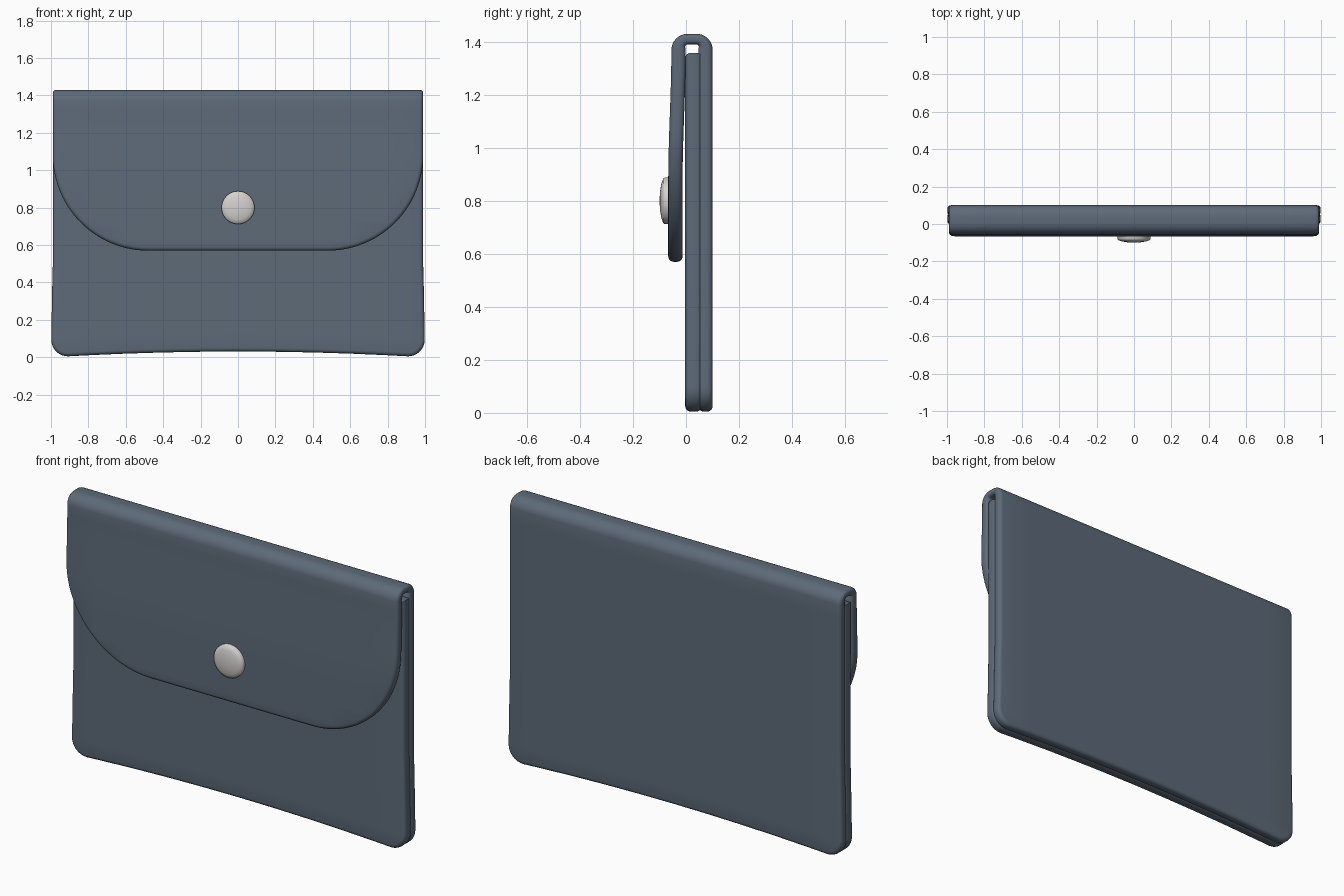
import bpy, bmesh, math
from mathutils import Vector

if "Cube" in bpy.data.objects:
    bpy.data.objects.remove(bpy.data.objects["Cube"])


def material(name, rgb):
    m = bpy.data.materials.new(name)
    m.diffuse_color = (*rgb, 1)
    m.use_nodes = True
    m.node_tree.nodes["Principled BSDF"].inputs["Base Color"].default_value = m.diffuse_color
    return m


LEATHER = material("slate blue leather", (0.11, 0.145, 0.19))
METAL = material("pale metal", (0.66, 0.64, 0.62))


def finish(bm, name, mat):
    bmesh.ops.recalc_face_normals(bm, faces=bm.faces)
    me = bpy.data.meshes.new(name)
    bm.to_mesh(me)
    bm.free()
    me.materials.append(mat)
    ob = bpy.data.objects.new(name, me)
    bpy.context.collection.objects.link(ob)
    bpy.ops.object.select_all(action='DESELECT')
    ob.select_set(True)
    bpy.context.view_layer.objects.active = ob
    bpy.ops.object.shade_smooth_by_angle(angle=math.radians(40))
    return ob


def arc(cx, cz, r, a0, a1, n):
    return [(cx + r * math.cos(math.radians(a0 + (a1 - a0) * i / n)),
             cz + r * math.sin(math.radians(a0 + (a1 - a0) * i / n))) for i in range(n + 1)]


def slab(name, half, thick, cuts, place):
    """Mirrored outline, thickened with rounded rims, sliced, then laid along a path."""
    outline = half + [(-x, s) for x, s in reversed(half)]
    bm = bmesh.new()
    cap = bm.faces.new([bm.verts.new((x, -thick / 2, s)) for x, s in outline])
    ext = bmesh.ops.extrude_face_region(bm, geom=[cap], use_keep_orig=True)
    moved = [v for v in ext["geom"] if isinstance(v, bmesh.types.BMVert)]
    bmesh.ops.translate(bm, verts=moved, vec=(0, thick, 0))
    bmesh.ops.recalc_face_normals(bm, faces=bm.faces)
    rims = [e for e in bm.edges if abs(e.verts[0].co.y - e.verts[1].co.y) < 1e-6]
    bmesh.ops.bevel(bm, geom=rims, offset=0.02, segments=4, profile=0.5, affect='EDGES')
    planes = [((0, 0, s), (0, 0, 1)) for s in cuts]
    planes += [((i * 0.2, 0, 0), (1, 0, 0)) for i in range(-4, 5)]
    for co, no in planes:
        bmesh.ops.bisect_plane(bm, geom=bm.verts[:] + bm.edges[:] + bm.faces[:],
                               plane_co=co, plane_no=no, dist=1e-5)
    for v in bm.verts:
        x, t, s = v.co
        # bowed bottom edge and slight flare of the lower corners
        bow = 0.026 * max(0, 1 - (x / 0.9) ** 2) * max(0, 1 - s / 0.6)
        x *= 1 + 0.01 * max(0, 1 - s / 0.5) ** 0.8
        y, z = place(s, t)
        v.co = Vector((x, y, z + bow))
    return finish(bm, name, LEATHER)


# Back panel folded over the top into the flap, as one strip
BACK_Y, FLAP_Y, R, RISE = 0.0735, -0.028, 0.035, 1.375
Q = R * math.pi / 2
TOP = BACK_Y - FLAP_Y - 2 * R
S1, S2, S3 = RISE + Q, RISE + Q + TOP, RISE + 2 * Q + TOP


def fold(s, t):
    if s < RISE:
        y, z, a = BACK_Y, s, 0
    elif s < S1:
        a = (s - RISE) / R
        y, z = BACK_Y - R + R * math.cos(a), RISE + R * math.sin(a)
    elif s < S2:
        y, z, a = BACK_Y - R - (s - S1), RISE + R, math.pi / 2
    elif s < S3:
        a = math.pi / 2 + (s - S2) / R
        y, z = FLAP_Y + R + R * math.cos(a), RISE + R * math.sin(a)
    else:
        d = s - S3
        u = min(1, d / 0.5)
        y, z, a = FLAP_Y - 0.012 * u * u * (3 - 2 * u), RISE - d, math.pi
    t *= 1 - 0.26 * math.sin(a)
    return y + t * math.cos(a), z + t * math.sin(a)


W = 0.99
END = S3 + RISE - 0.57
corner = arc(W - 0.09, 0.095, 0.09, -90, 0, 8)
strip = corner + arc(W - 0.51, END - 0.51, 0.51, 0, 90, 24)
cuts = [0.1 * i for i in range(1, 14)]
cuts += [RISE + Q * i / 8 for i in range(9)] + [S2 + Q * i / 8 for i in range(9)]
cuts += [S3 + 0.05 * i for i in range(1, 16)]
slab("back_panel_and_flap", strip, 0.054, cuts, fold)

# Front pocket panel
slab("front_panel", corner + [(W, 1.358)], 0.063,
     [0.1 * i for i in range(1, 14)], lambda s, t: (0.0285 + t, s))

# Domed snap button, turned about the y axis
profile = [(0, -0.055), (0.088, -0.055), (0.088, -0.08), (0.084, -0.086),
           (0.065, -0.093), (0.035, -0.098), (0, -0.1)]
bm = bmesh.new()
vs = [bm.verts.new((r, y, 0.8)) for r, y in profile]
es = [bm.edges.new(p) for p in zip(vs, vs[1:])]
for v in vs:
    v.co.z -= 0.8
bmesh.ops.spin(bm, geom=vs + es, cent=(0, 0, 0), axis=(0, 1, 0),
               angle=math.tau, steps=48, use_duplicate=False)
bmesh.ops.remove_doubles(bm, verts=bm.verts, dist=1e-5)
bmesh.ops.translate(bm, verts=bm.verts, vec=(0, 0, 0.8))
finish(bm, "snap_button", METAL)
